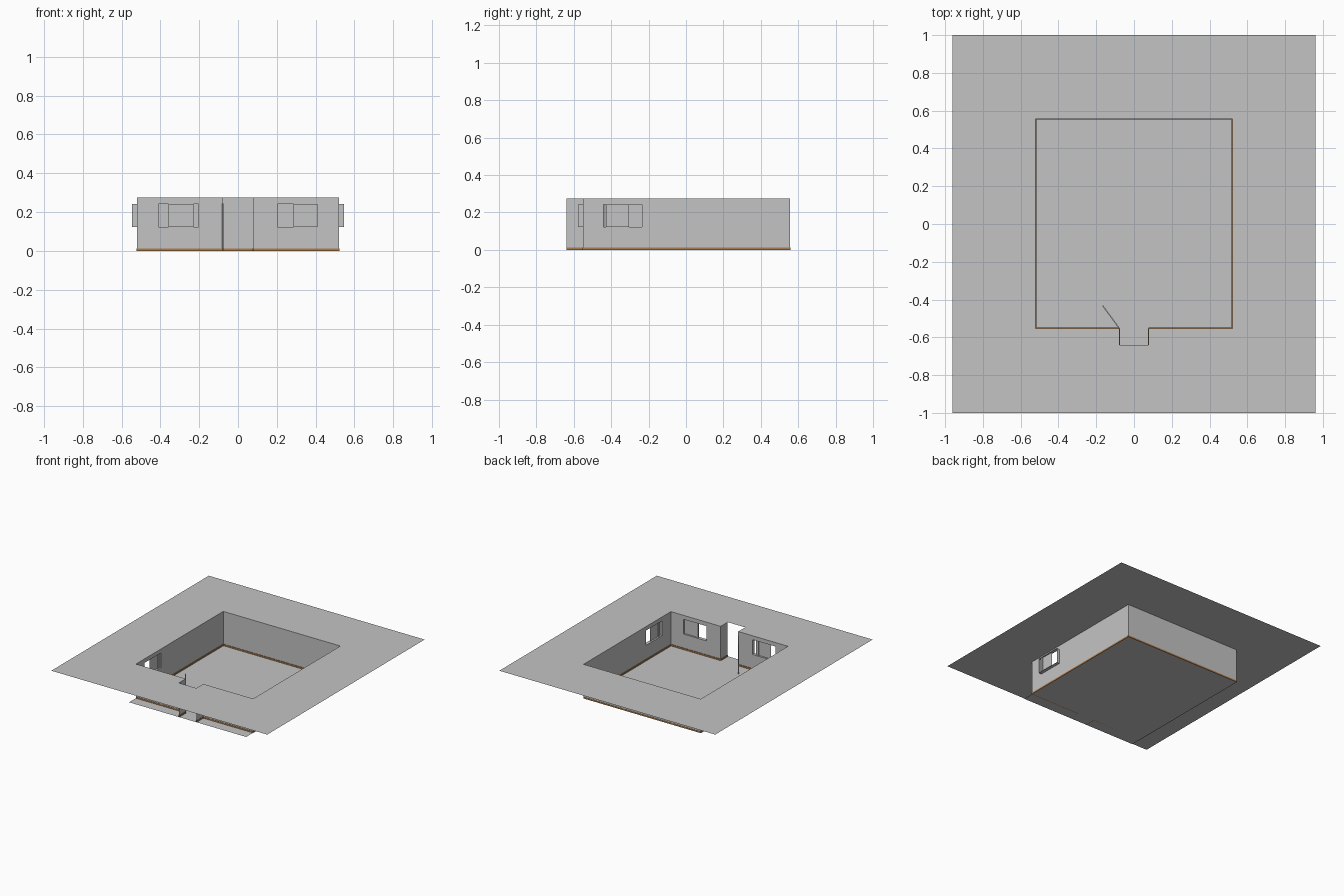
import bpy, bmesh, math
from mathutils import Vector, Matrix

if "Cube" in bpy.data.objects:
    bpy.data.objects.remove(bpy.data.objects["Cube"])

H = 0.274                      # wall height
X, YF, YB = 0.521, -0.552, 0.557
PX, PY = 0.078, -0.64          # entrance porch half width and front
Z0, Z1 = 0.123, 0.242          # window bottom and top
DEPTH = 0.026                  # how far window boxes stick out


def material(name, rgb):
    m = bpy.data.materials.new(name)
    m.diffuse_color = (*rgb, 1)
    m.use_nodes = True
    m.node_tree.nodes["Principled BSDF"].inputs["Base Color"].default_value = m.diffuse_color
    return m


GREY = material("plaster grey", (0.55, 0.55, 0.55))
BROWN = material("wood brown", (0.42, 0.20, 0.07))


def finish(bm, name, mat):
    me = bpy.data.meshes.new(name)
    bm.to_mesh(me)
    bm.free()
    me.materials.append(mat)
    ob = bpy.data.objects.new(name, me)
    bpy.context.collection.objects.link(ob)
    return ob


def quad(bm, *pts):
    bm.faces.new([bm.verts.new(p) for p in pts])


def rect(bm, x0, x1, y0, y1, z):
    quad(bm, (x0, y0, z), (x1, y0, z), (x1, y1, z), (x0, y1, z))


def box(name, mat, lo, hi, matrix=Matrix()):
    bm = bmesh.new()
    lo, hi = Vector(lo), Vector(hi)
    size = hi - lo
    bmesh.ops.create_cube(bm, size=1, matrix=matrix @ Matrix.Translation((lo + hi) / 2)
                          @ Matrix.Diagonal((*size, 1)))
    return finish(bm, name, mat)


def wall(name, p, q, window=None):
    """Thin wall from p to q with its outside on the right-hand side.
    window = (start, end, sash start, sash end, stile at end?) along the wall."""
    p, q = Vector((*p, 0)), Vector((*q, 0))
    length = (q - p).length
    u = (q - p) / length
    out = Vector((u.y, -u.x, 0))
    frame = Matrix.Translation(p) @ Matrix((u, out, (0, 0, 1))).transposed().to_4x4()

    def panel(bm, a, b, z0, z1, d=0.0):
        quad(bm, *[frame @ Vector(v) for v in
                   ((a, d, z0), (b, d, z0), (b, d, z1), (a, d, z1))])

    bm = bmesh.new()
    if window:
        a, b, s, e, stile_end = window
        panel(bm, 0, a, 0, H)
        panel(bm, b, length, 0, H)
        panel(bm, a, b, 0, Z0)
        panel(bm, a, b, Z1, H)
        # window box sides
        ring = [(a, Z0), (b, Z0), (b, Z1), (a, Z1)]
        for i in range(4):
            (a0, h0), (a1, h1) = ring[i], ring[(i + 1) % 4]
            quad(bm, *[frame @ Vector(v) for v in
                       ((a0, 0, h0), (a1, 0, h1), (a1, DEPTH, h1), (a0, DEPTH, h0))])
        # sliding sash: pane with one raised stile
        sash = bmesh.new()
        panel(sash, s, e, Z0, Z1, DEPTH * 0.55)
        finish(sash, name + "_sash", GREY)
        t0, t1 = (e - 0.021, e) if stile_end else (s, s + 0.021)
        box(name + "_stile", GREY, (t0, DEPTH * 0.4, Z0), (t1, DEPTH * 0.7, Z1), frame)
    else:
        panel(bm, 0, length, 0, H)
    finish(bm, name, GREY)
    # skirting board along the foot
    box(name + "_skirting", BROWN, (0, -0.004, 0), (length, 0.002, 0.012), frame)


# walls, running so that the outside is on the right
o = -YF
wall("front_left_wall", (-X, YF), (-PX, YF),
     (X - 0.41, X - 0.204, X - 0.358, X - 0.23, True))
wall("front_right_wall", (PX, YF), (X, YF),
     (0.203 - PX, 0.41 - PX, 0.285 - PX, 0.41 - PX, False))
wall("right_wall", (X, YF), (X, YB),
     (o - 0.442, o - 0.235, o - 0.428, o - 0.304, False))
wall("back_wall", (X, YB), (-X, YB))
wall("left_wall", (-X, YB), (-X, YF),
     (YB + 0.235, YB + 0.442, YB + 0.235, YB + 0.36, False))
wall("porch_left_wall", (-PX, YF), (-PX, PY))
wall("porch_right_wall", (PX, PY), (PX, YF))

# floor
bm = bmesh.new()
rect(bm, -X, X, PY, YB, 0)
finish(bm, "floor", GREY)

# flat surround at wall-top level, open over room and porch
bm = bmesh.new()
rect(bm, -0.96, -X, -1, 1, H)
rect(bm, X, 0.96, -1, 1, H)
rect(bm, -X, X, YB, 1, H)
rect(bm, -X, X, -1, PY, H)
rect(bm, -X, -PX, PY, YF, H)
rect(bm, PX, X, PY, YF, H)
bmesh.ops.remove_doubles(bm, verts=bm.verts, dist=1e-5)
finish(bm, "surround", GREY)

# open door leaf, hinged at the left jamb
angle = math.atan2(0.12, -0.088)
hinge = Matrix.Translation((-PX, YF, 0)) @ Matrix.Rotation(angle, 4, 'Z')
box("door", GREY, (0, -0.003, 0.002), (0.149, 0.003, 0.245), hinge)
